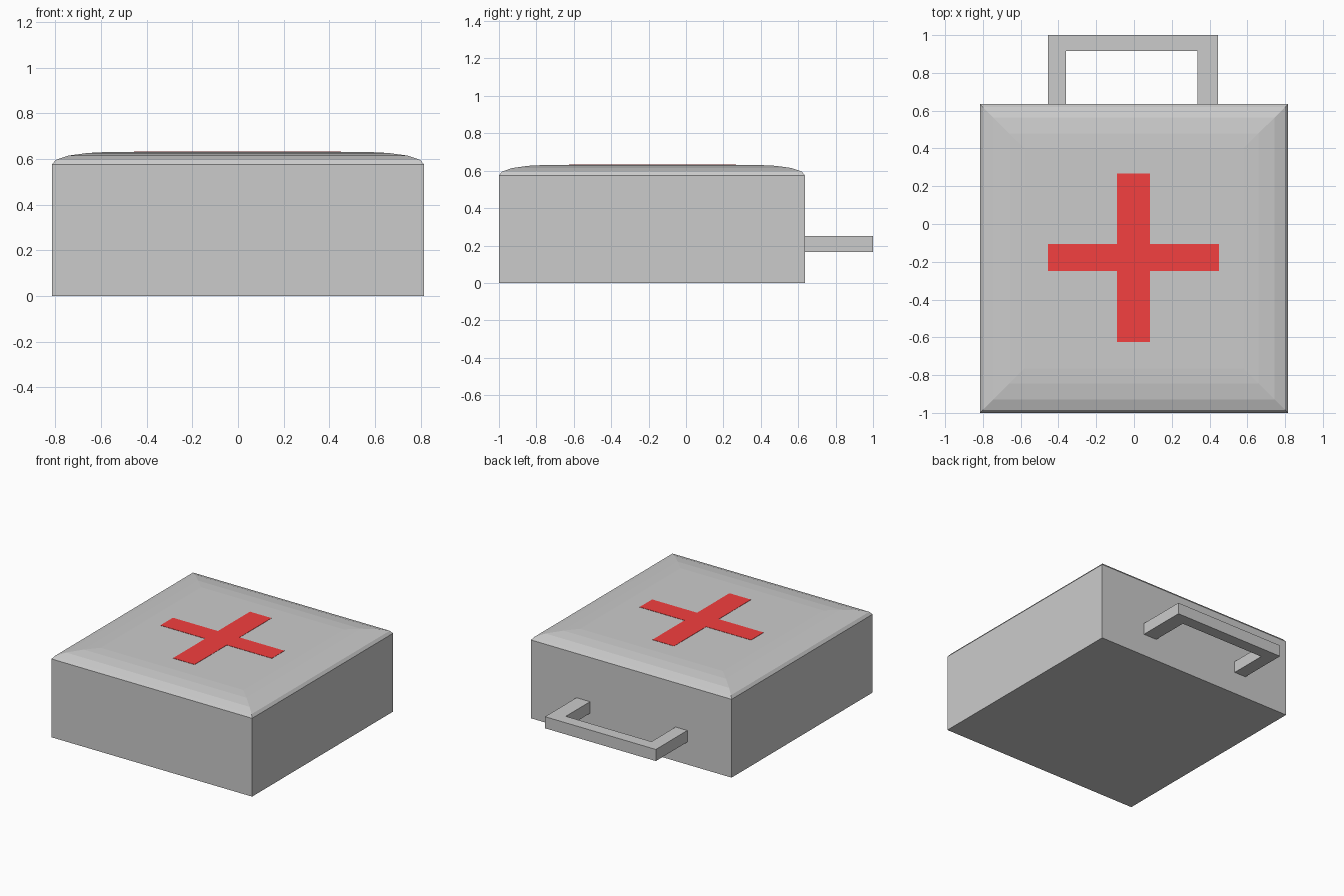
import bpy, bmesh

if "Cube" in bpy.data.objects:
    bpy.data.objects.remove(bpy.data.objects["Cube"])


def material(name, rgb):
    m = bpy.data.materials.new(name)
    m.diffuse_color = (*rgb, 1)
    m.use_nodes = True
    m.node_tree.nodes["Principled BSDF"].inputs["Base Color"].default_value = m.diffuse_color
    return m


def finish(bm, name, mats):
    bmesh.ops.recalc_face_normals(bm, faces=bm.faces[:])
    me = bpy.data.meshes.new(name)
    bm.to_mesh(me)
    bm.free()
    for m in mats:
        me.materials.append(m)
    ob = bpy.data.objects.new(name, me)
    bpy.context.collection.objects.link(ob)
    return ob


def prism(name, outline, z0, z1, mats, top_index=0):
    """Extrude a flat outline from z0 to z1."""
    bm = bmesh.new()
    low = [bm.verts.new((x, y, z0)) for x, y in outline]
    high = [bm.verts.new((x, y, z1)) for x, y in outline]
    n = len(outline)
    bm.faces.new(low)
    bm.faces.new(high).material_index = top_index
    for i in range(n):
        j = (i + 1) % n
        bm.faces.new((low[i], low[j], high[j], high[i]))
    return finish(bm, name, mats)


light_grey = material("light_grey", (0.8, 0.8, 0.8))
dark_grey = material("dark_grey", (0.6, 0.6, 0.6))
red = material("red", (0.9, 0.05, 0.05))

# Case: stacked rectangles (inset, height), with a flush dark band and domed lid
X, Y0, Y1 = 0.815, -1.0, 0.635
levels = [(0, 0), (0, 0.25), (0, 0.325), (0, 0.575), (0.016, 0.595),
          (0.07, 0.614), (0.155, 0.626), (0.235, 0.63)]
bm = bmesh.new()
rings = []
for d, z in levels:
    corners = [(-X + d, Y0 + d), (X - d, Y0 + d), (X - d, Y1 - d), (-X + d, Y1 - d)]
    rings.append([bm.verts.new((x, y, z)) for x, y in corners])
bm.faces.new(rings[0])
bm.faces.new(rings[-1])
for k, (a, b) in enumerate(zip(rings, rings[1:])):
    for i in range(4):
        j = (i + 1) % 4
        face = bm.faces.new((a[i], a[j], b[j], b[i]))
        face.material_index = 1 if k == 1 else 0
finish(bm, "case", [light_grey, dark_grey])

# Carry handle: square-cornered loop with a dark upper face
prism("handle",
      [(-0.455, Y1), (-0.455, 1.0), (0.445, 1.0), (0.445, Y1),
       (0.335, Y1), (0.335, 0.915), (-0.36, 0.915), (-0.36, Y1)],
      0.165, 0.25, [light_grey, dark_grey], 1)

# Red cross on the lid
xa, xb, xc, xd = -0.455, -0.09, 0.085, 0.45
ya, yb, yc, yd = -0.625, -0.25, -0.105, 0.267
prism("cross",
      [(xb, ya), (xc, ya), (xc, yb), (xd, yb), (xd, yc), (xc, yc),
       (xc, yd), (xb, yd), (xb, yc), (xa, yc), (xa, yb), (xb, yb)],
      0.628, 0.632, [red])
